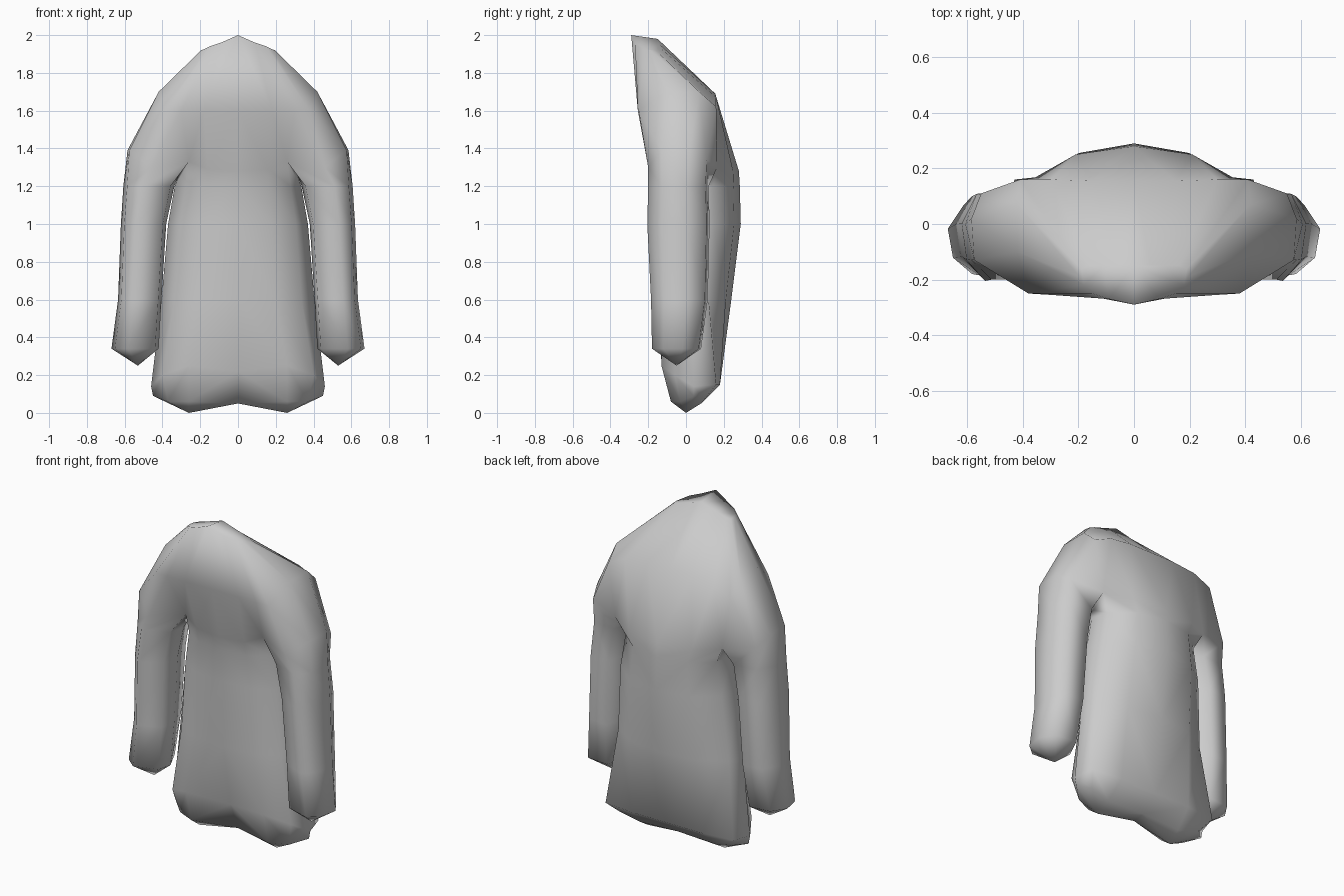
import bpy
import bmesh

default_cube = bpy.data.objects.get("Cube")
if default_cube:
    bpy.data.objects.remove(default_cube, do_unlink=True)

cloth = bpy.data.materials.new("grey cloth")
cloth.use_nodes = True
grey = (0.6, 0.6, 0.6, 1)
cloth.diffuse_color = grey
cloth.node_tree.nodes["Principled BSDF"].inputs["Base Color"].default_value = grey

bm = bmesh.new()


def ring(points):
    return [bm.verts.new(p) for p in points]


def bridge(upper, lower, closed=False):
    """Join two matching rows of vertices with quads."""
    count = len(upper)
    for i in range(count if closed else count - 1):
        j = (i + 1) % count
        bm.faces.new((upper[i], lower[i], lower[j], upper[j]))


def fan(row, tip, closed=False):
    """Close the end of a row with triangles around one point."""
    tip_vert = bm.verts.new(tip)
    for i in range(len(row) if closed else len(row) - 1):
        bm.faces.new((row[i], tip_vert, row[(i + 1) % len(row)]))
    return tip_vert


# Upper body, left half: each row runs from front centre round the arm to back centre
neck = ring([(0, -.29, 2), (.09, -.27, 1.96), (.15, -.25, 1.94), (.18, -.22, 1.925),
             (.195, -.19, 1.92), (.19, -.16, 1.92), (.16, -.15, 1.93),
             (.11, -.15, 1.945), (.06, -.15, 1.96), (0, -.15, 1.98)])
shoulder = ring([(0, -.25, 1.6), (.18, -.255, 1.6), (.3, -.255, 1.6), (.38, -.25, 1.6),
                 (.42, -.1, 1.7), (.42, .07, 1.7), (.41, .16, 1.62),
                 (.3, .16, 1.67), (.15, .155, 1.69), (0, .155, 1.69)])
chest = ring([(0, -.18, 1.28), (.16, -.17, 1.29), (.26, -.13, 1.33), (.46, -.2, 1.3),
              (.575, -.13, 1.39), (.585, .02, 1.39), (.55, .11, 1.34),
              (.36, .165, 1.3), (.21, .25, 1.28), (0, .28, 1.28)])
bridge(neck, shoulder)
bridge(shoulder, chest)
bm.faces.new(neck)

# The armpit splits the chest row into a sleeve opening and a torso opening
armpit = bm.verts.new((.31, .02, 1.27))
sleeve_row = chest[2:8] + [armpit]
torso_row = chest[:3] + [armpit] + chest[7:]

# Sleeve: a seven-sided tube, given as height, middle x and y, half width and half depth
section = [(-.85, -.65), (.3, -1), (.85, -.55), (1, .25), (.55, .9), (-.5, 1), (-1, 0)]
for z, x, y, width, depth in [(1.2, .472, -.04, .135, .16), (1, .5, -.04, .12, .165),
                              (.6, .52, -.035, .115, .15), (.34, .545, -.05, .125, .13)]:
    row = ring([(x + a * width, y + b * depth, z) for a, b in section])
    bridge(sleeve_row, row, closed=True)
    sleeve_row = row
fan(sleeve_row, (.53, -.05, .25), closed=True)

# Torso: a half outline scaled to the width, front and back of each height
outline = [(0, -1), (.48, -.92), (.83, -.45), (1, .12), (.92, .5), (.54, .88), (0, 1)]
for z, width, front, back in [(1.2, .335, .165, .285), (1, .37, .15, .29),
                              (.6, .405, .14, .24)]:
    row = ring([(a * width, b * (front if b < 0 else back), z) for a, b in outline])
    bridge(torso_row, row)
    torso_row = row

# Flared hem with a fold at the front, turned under and closed
hem = ring([(0, -.07, .22), (.26, -.13, .25), (.4, -.06, .2), (.46, .04, .14),
            (.43, .16, .15), (.24, .18, .15), (0, .18, .15)])
under = ring([(0, 0, .05), (.26, -.08, .06), (.37, -.03, .06), (.45, .04, .09),
              (.38, .09, .08), (.25, .08, .05), (0, .08, .06)])
bridge(torso_row, hem)
bridge(hem, under)
tip = fan(under, (.26, 0, 0))
bm.faces.new((under[0], under[-1], tip))

# Mirror the half to make the whole garment
bmesh.ops.mirror(bm, geom=bm.verts[:] + bm.edges[:] + bm.faces[:],
                 axis="X", merge_dist=.001)
bmesh.ops.remove_doubles(bm, verts=bm.verts, dist=.0005)
bmesh.ops.recalc_face_normals(bm, faces=bm.faces)

mesh = bpy.data.meshes.new("long_coat")
bm.to_mesh(mesh)
bm.free()
mesh.materials.append(cloth)
mesh.shade_smooth()
coat = bpy.data.objects.new("long_coat", mesh)
bpy.context.collection.objects.link(coat)
